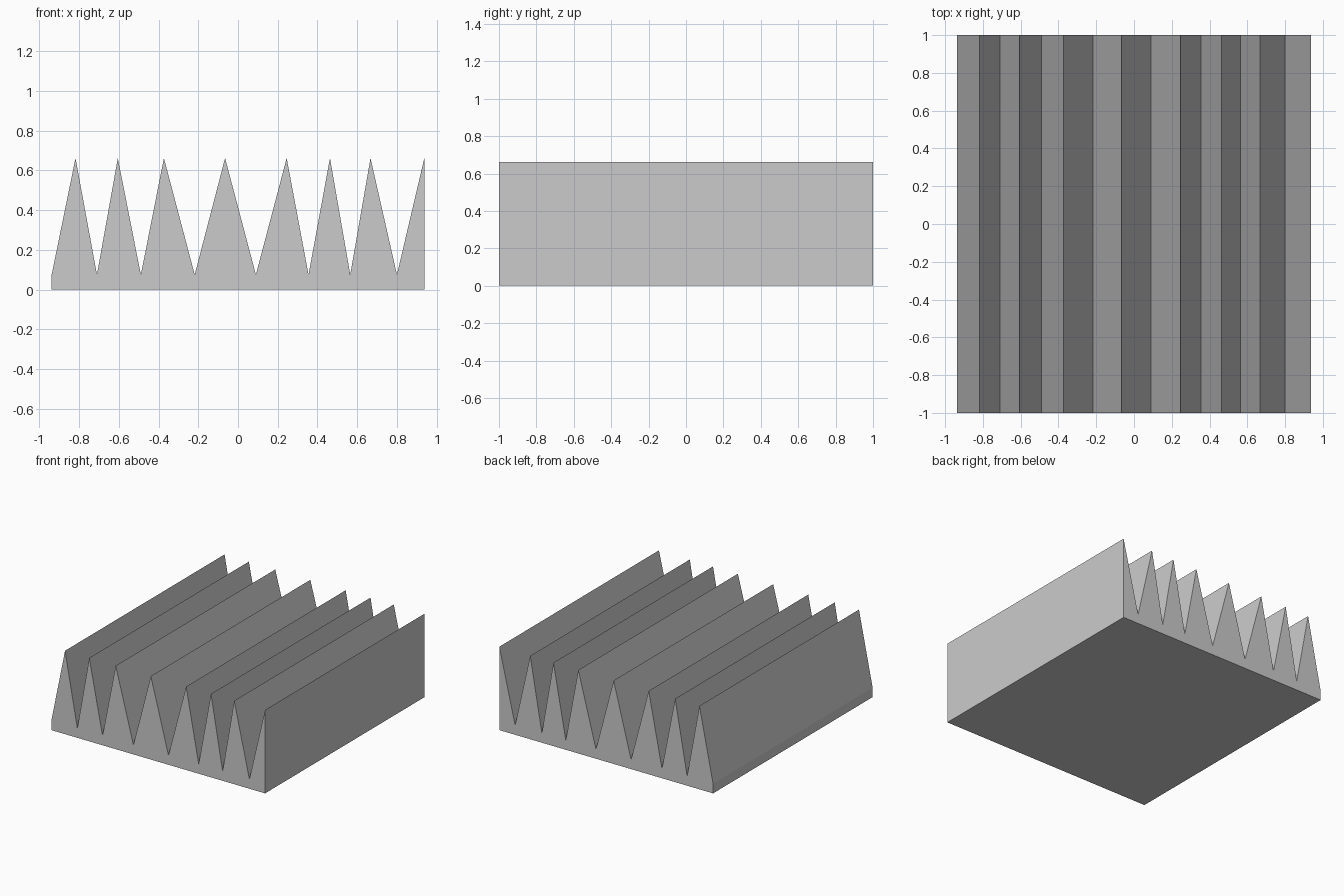
import bpy
import bmesh

if "Cube" in bpy.data.objects:
    bpy.data.objects.remove(bpy.data.objects["Cube"])

HALF_W, HALF_L = 0.938, 1.0
PEAK_Z, VALLEY_Z = 0.662, 0.075

# Ridge and valley positions across the width
peaks = [-0.818, -0.605, -0.373, -0.065, 0.245, 0.463, 0.667, HALF_W]
valleys = [-HALF_W, -0.71, -0.489, -0.218, 0.09, 0.355, 0.565, 0.80]

# Saw-tooth cross-section on a flat base
profile = [(HALF_W, 0.0), (-HALF_W, 0.0)]
for v, p in zip(valleys, peaks):
    profile += [(v, VALLEY_Z), (p, PEAK_Z)]

# Extrude the section along the length
bm = bmesh.new()
face = bm.faces.new([bm.verts.new((x, -HALF_L, z)) for x, z in profile])
ext = bmesh.ops.extrude_face_region(bm, geom=[face], use_keep_orig=True)
moved = [g for g in ext["geom"] if isinstance(g, bmesh.types.BMVert)]
bmesh.ops.translate(bm, verts=moved, vec=(0, 2 * HALF_L, 0))
bmesh.ops.recalc_face_normals(bm, faces=bm.faces)

mesh = bpy.data.meshes.new("ridged_block")
bm.to_mesh(mesh)
bm.free()
block = bpy.data.objects.new("ridged_block", mesh)
bpy.context.collection.objects.link(block)

# Plain grey finish
grey = bpy.data.materials.new("light_grey")
grey.diffuse_color = (0.6, 0.6, 0.6, 1.0)
grey.use_nodes = True
grey.node_tree.nodes["Principled BSDF"].inputs["Base Color"].default_value = grey.diffuse_color
mesh.materials.append(grey)
